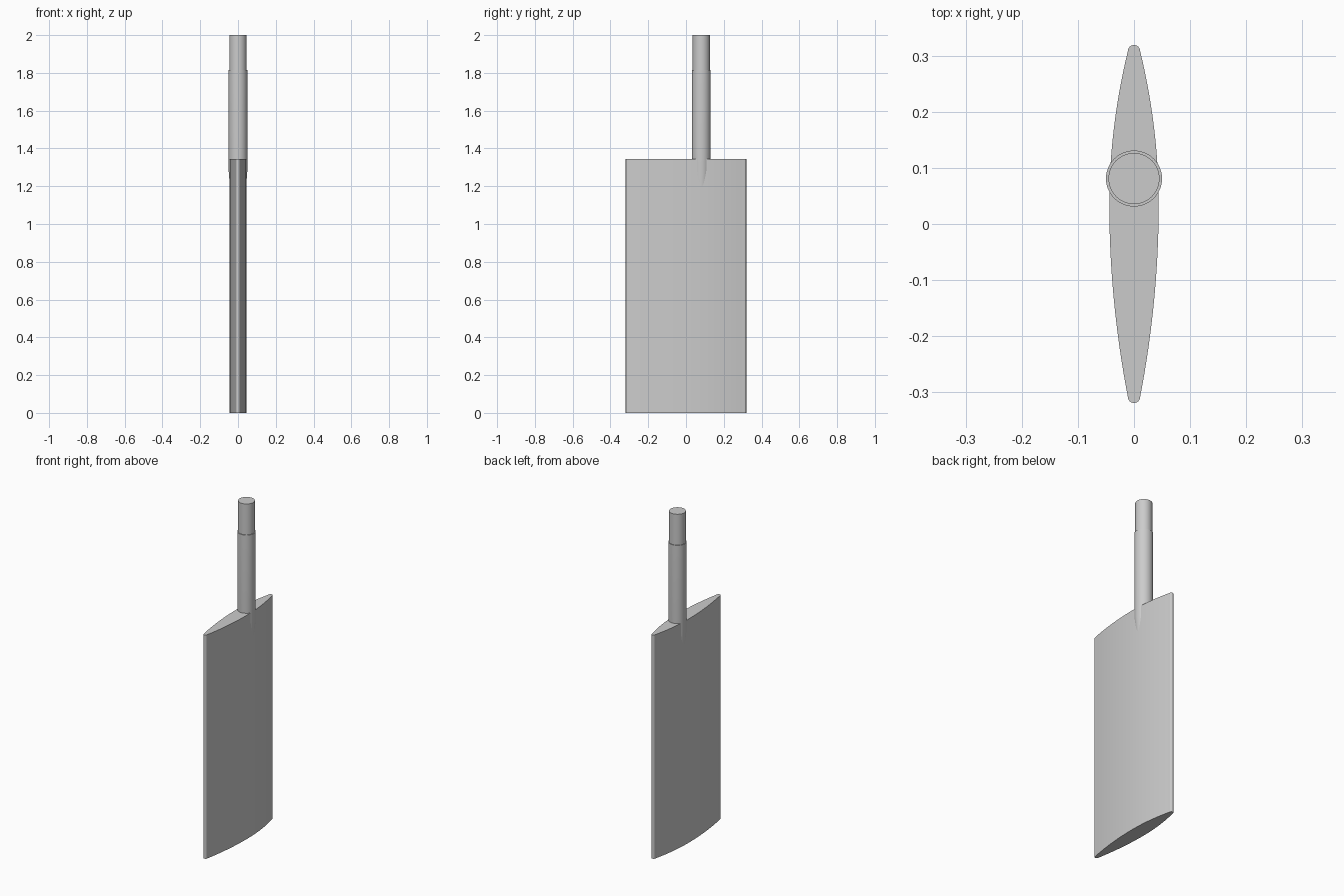
import bpy
import bmesh
import math

cube = bpy.data.objects.get("Cube")
if cube:
    bpy.data.objects.remove(cube, do_unlink=True)

metal = bpy.data.materials.new("plain_grey")
metal.use_nodes = True
GREY = (0.6, 0.6, 0.6, 1)
metal.diffuse_color = GREY
metal.node_tree.nodes["Principled BSDF"].inputs["Base Color"].default_value = GREY


def finish(name, bm, angle):
    """Turn a bmesh into a smooth-shaded object with sharp edges."""
    bmesh.ops.recalc_face_normals(bm, faces=bm.faces)
    mesh = bpy.data.meshes.new(name)
    bm.to_mesh(mesh)
    bm.free()
    obj = bpy.data.objects.new(name, mesh)
    bpy.context.collection.objects.link(obj)
    mesh.materials.append(metal)
    bpy.ops.object.select_all(action="DESELECT")
    obj.select_set(True)
    bpy.context.view_layer.objects.active = obj
    bpy.ops.object.shade_smooth_by_angle(angle=math.radians(angle))
    return obj


# Blade: symmetrical foil section with rounded edges, extruded upwards
BLADE_TOP = 1.345
HALF_CHORD = 0.319
TIP = 0.011
half = []
for i in range(7):
    a = math.pi / 2 * i / 6
    half.append((TIP * math.sin(a), -HALF_CHORD + TIP * (1 - math.cos(a))))
THICK, CREST = 0.044, 0.035
start, end = -HALF_CHORD + TIP, HALF_CHORD - TIP
for i in range(1, 32):
    y = start + (end - start) * i / 32
    reach = (CREST - start) if y < CREST else (end - CREST)
    half.append((TIP + (THICK - TIP) * (1 - (abs(y - CREST) / reach) ** 2), y))
half += [(x, -y) for x, y in reversed(half[:7])]
outline = half + [(-x, y) for x, y in reversed(half[1:-1])]

bm = bmesh.new()
base = bm.faces.new([bm.verts.new((x, y, 0)) for x, y in outline])
ext = bmesh.ops.extrude_face_region(bm, geom=[base], use_keep_orig=True)
bmesh.ops.translate(bm, vec=(0, 0, BLADE_TOP),
                    verts=[v for v in ext["geom"] if isinstance(v, bmesh.types.BMVert)])
finish("blade", bm, 35)

# Stock: turned shaft with a tapered root buried in the blade and a stepped head
STOCK_Y = 0.081
SIDES = 48
profile = [(0.028, 1.0), (0.05, 1.29), (0.05, 1.815), (0.0455, 1.815), (0.0455, 2.0)]
bm = bmesh.new()
rings = []
for r, z in profile:
    rings.append([bm.verts.new((r * math.cos(math.tau * i / SIDES),
                                STOCK_Y + r * math.sin(math.tau * i / SIDES), z))
                  for i in range(SIDES)])
for low, high in zip(rings, rings[1:]):
    for i in range(SIDES):
        j = (i + 1) % SIDES
        bm.faces.new((low[i], low[j], high[j], high[i]))
bm.faces.new(rings[0])
bm.faces.new(rings[-1])
finish("stock", bm, 30)
